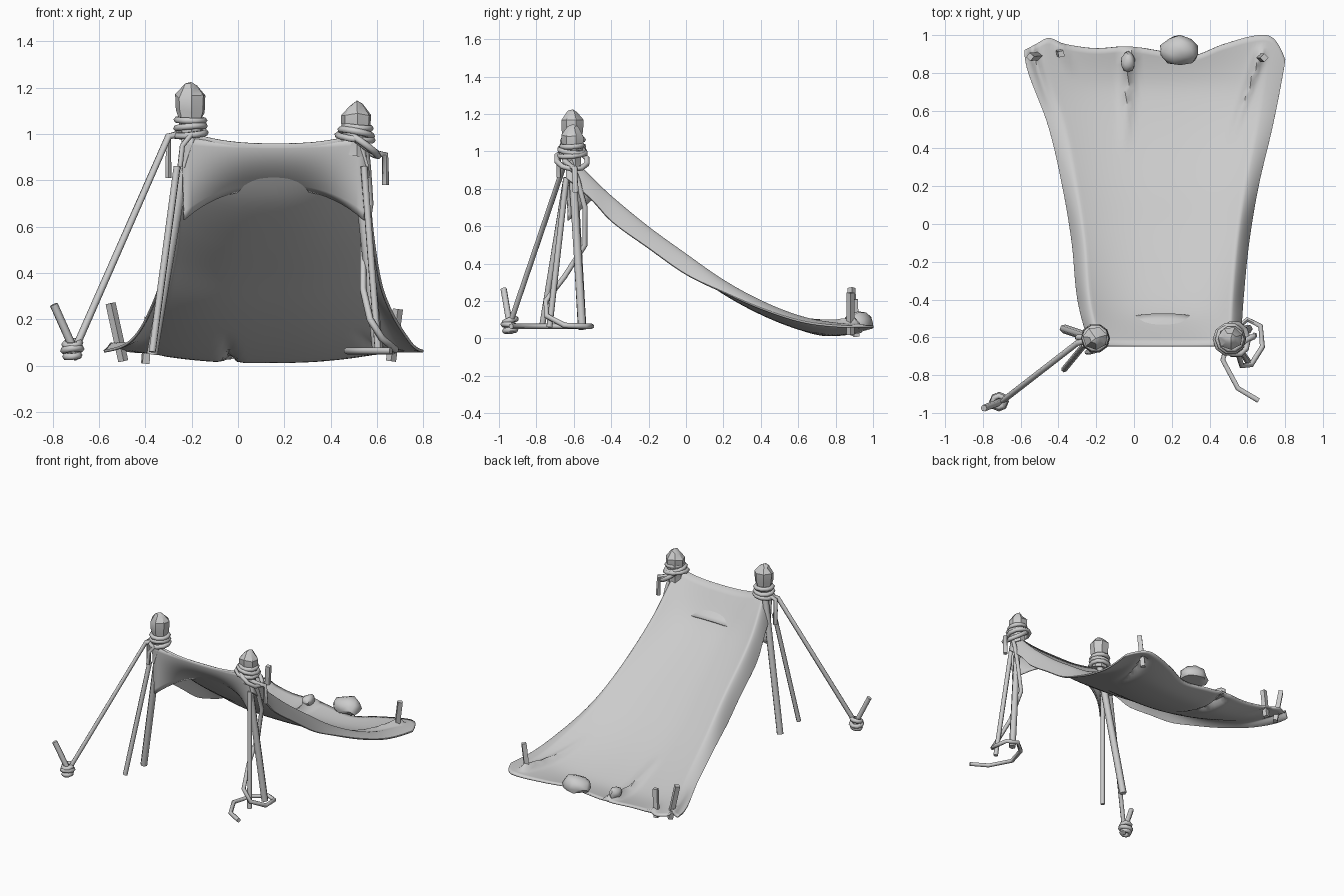
import bpy, bmesh, math, random
from mathutils import Vector, Euler

if "Cube" in bpy.data.objects:
    bpy.data.objects.remove(bpy.data.objects["Cube"])

random.seed(4)


def lerp(table, t, k=1):
    # smooth (Catmull-Rom style) lookup in rows of (key, value, value...)
    n = len(table)
    t = min(max(t, table[0][0]), table[-1][0])
    i = next(i for i in range(n - 1) if t <= table[i + 1][0])

    def slope(j):
        a, b = table[max(j - 1, 0)], table[min(j + 1, n - 1)]
        return (b[k] - a[k]) / (b[0] - a[0])
    a, b = table[i], table[i + 1]
    h = b[0] - a[0]
    s = (t - a[0]) / h
    return (a[k] * (1 + 2 * s) * (1 - s) ** 2 + slope(i) * h * s * (1 - s) ** 2
            + b[k] * s * s * (3 - 2 * s) + slope(i + 1) * h * s * s * (s - 1))


def finish(obj, angle):
    bpy.ops.object.select_all(action='DESELECT')
    obj.select_set(True)
    bpy.context.view_layer.objects.active = obj
    if obj.type == 'CURVE':
        bpy.ops.object.convert(target='MESH')
    bpy.ops.object.shade_smooth_by_angle(angle=math.radians(angle))
    return bpy.context.object


def from_bmesh(name, bm, angle):
    bmesh.ops.recalc_face_normals(bm, faces=bm.faces)
    me = bpy.data.meshes.new(name)
    bm.to_mesh(me)
    bm.free()
    obj = bpy.data.objects.new(name, me)
    bpy.context.collection.objects.link(obj)
    return finish(obj, angle)


def tube(name, pts, r, cyclic=False, angle=65, res=1):
    cu = bpy.data.curves.new(name, 'CURVE')
    cu.dimensions = '3D'
    cu.bevel_depth = r
    cu.bevel_resolution = res
    cu.use_fill_caps = True
    sp = cu.splines.new('POLY')
    sp.points.add(len(pts) - 1)
    for p, co in zip(sp.points, pts):
        p.co = (*co, 1)
    sp.use_cyclic_u = cyclic
    obj = bpy.data.objects.new(name, cu)
    bpy.context.collection.objects.link(obj)
    return finish(obj, angle)


def ring(name, c, radius, r, tilt=(0, 0), n=10):
    rot = Euler((tilt[0], tilt[1], 0)).to_matrix()
    pts = [Vector(c) + rot @ Vector((radius * math.cos(2 * math.pi * i / n),
                                     radius * math.sin(2 * math.pi * i / n), 0)) for i in range(n)]
    return tube(name, pts, r, True)


def grid(name, nu, nv, fn, thick):
    bm = bmesh.new()
    vs = [[bm.verts.new(fn(i / nu, j / nv)) for i in range(nu + 1)] for j in range(nv + 1)]
    for j in range(nv):
        for i in range(nu):
            bm.faces.new((vs[j][i], vs[j][i + 1], vs[j + 1][i + 1], vs[j + 1][i]))
    me = bpy.data.meshes.new(name)
    bm.to_mesh(me)
    bm.free()
    obj = bpy.data.objects.new(name, me)
    bpy.context.collection.objects.link(obj)
    mod = obj.modifiers.new('thickness', 'SOLIDIFY')
    mod.thickness = thick
    mod.offset = -1
    return finish(obj, 50)


def stone(name, c, size, floor):
    # lumpy pebble with a flattened underside
    bm = bmesh.new()
    bmesh.ops.create_icosphere(bm, subdivisions=2, radius=1)
    for v in bm.verts:
        k = 1 + 0.1 * math.sin(5 * v.co.x + 3 * v.co.y)
        v.co = Vector([c[i] + v.co[i] * size[i] * k for i in range(3)])
        v.co.z = max(v.co.z, floor)
    from_bmesh(name, bm, 50)


# y: left x, right x
SIDES = [(-.64, -.24, .565), (-.4, -.3, .58), (-.1, -.33, .61), (.2, -.38, .66),
         (.52, -.455, .735), (.8, -.56, .79), (.9, -.58, .803), (1.0, -.575, .795)]
# y: centre z, ridge z, edge z
PROFILE = [(-.64, .96, 1.0, .86), (-.5, .765, .86, .74), (-.4, .67, .765, .63),
           (-.2, .525, .6, .485), (0, .39, .455, .345), (.2, .25, .315, .25),
           (.4, .14, .205, .165), (.6, .06, .125, .10), (.76, .024, .09, .075),
           (1.0, .05, .07, .065)]
# across: back edge y
BACK = [(0, .92), (.04, .95), (.09, .985), (.15, .955), (.27, .93), (.4, .94), (.5, .92),
        (.64, .89), (.76, .95), (.9, 1.0), (.96, .98), (1, .87)]
# folds: x0, y0, x1, y1, height
FOLDS = [(-.05, .38, -.03, .86, .05), (.5, .4, .66, .88, .04),
         (-.44, .6, -.54, .92, .03), (-.33, .8, -.39, .93, .02)]


def sheet(u, t):
    w = .5 + .5 * math.sin((u - .5) * math.pi)
    y = -.64 + t * (lerp(BACK, w) + .64)
    xl, xr = lerp(SIDES, y, 1), lerp(SIDES, y, 2)
    x = xl + (xr - xl) * w
    zc, zr, ze = (lerp(PROFILE, y, k) for k in (1, 2, 3))
    e = abs(2 * w - 1)
    if e < .85:
        z = zc + (zr - zc) * (e / .85) ** 2.6
    else:
        z = zr + (ze - zr) * ((e - .85) / .15) ** 1.6
    for x0, y0, x1, y1, h in FOLDS:
        s = (y - y0) / (y1 - y0)
        if 0 < s < 1.1:
            z += h * s * math.exp(-((x - x0 - (x1 - x0) * s) / .022) ** 2)
    return x, y, z


def flap(u, t):
    # hanging front edge with an arched hem, tucked back in the middle
    c = 1 - abs(2 * u - 1) ** 2.6
    top = .992 - .034 * c
    hem = .63 + .13 * c
    x = -.245 + .80 * u - (u - .5) * .03 * t
    y = -.643 + t * (.01 + .155 * c * t)
    return x, y, top + (hem - top) * t


grid('cloth_sheet', 70, 50, sheet, .012)
grid('cloth_front_flap', 24, 10, lambda u, t: flap(u, 1 - t), .008)

# support poles: a main leg, a thin leg and a pointed, carved head each
for side, px, tip, fx in (('left', -.205, 1.225, -.37), ('right', .51, 1.145, .605)):
    tube(side + '_main_leg', [(fx, -.555, .05), (px, -.61, tip - .2)], .024)
    tube(side + '_thin_leg', [(fx, -.77 if px < 0 else -.73, .06),
                              (px + (fx - px) * .35, -.64, .86)], .016)
    bm = bmesh.new()
    rows = []
    for r, dz in ((.05, -.24), (.05, -.16), (.064, -.125), (.067, -.06), (.03, -.015)):
        rows.append([bm.verts.new((px + r * math.cos(i * math.pi / 3.5 + .3),
                                   -.605 + r * .92 * math.sin(i * math.pi / 3.5 + .3),
                                   tip + dz + random.uniform(-.012, .01))) for i in range(7)])
    for a, b in zip(rows, rows[1:]):
        for i in range(7):
            bm.faces.new((a[i], a[(i + 1) % 7], b[(i + 1) % 7], b[i]))
    top = bm.verts.new((px + .003, -.605, tip))
    for i in range(7):
        bm.faces.new((rows[-1][i], rows[-1][(i + 1) % 7], top))
    bm.faces.new(rows[0])
    from_bmesh(side + '_pole_head', bm, 35)

# rope lashings round the pole heads
for z, r, a, b in ((1.06, .058, .05, .03), (1.03, .06, -.06, -.08), (1.0, .064, .08, -.1)):
    ring('left_lashing', (-.205, -.605, z), r, .015, (a, b))
for x, z, r, a, b in ((.515, 1.03, .056, .05, .1), (.51, 1.005, .068, -.1, .2),
                      (.505, .985, .075, .1, .15), (.535, .955, .085, -.1, .62)):
    ring('right_lashing', (x, -.61, z), r, .015, (a, b))

# guy rope, stake and knot
tube('guy_rope', [(-.24, -.61, 1.0), (-.3, -.63, .99), (-.7, -.94, .08)], .016)
tube('guy_stake', [(-.69, -.935, .03), (-.795, -.975, .265)], .018)
for z, r, a in ((.095, .032, .3), (.07, .037, -.15), (.043, .028, .1)):
    ring('guy_knot', (-.715, -.94, z), r, .016, (a, -.1), 8)

# loose rope ends
tube('left_rope_tail', [(-.24, -.6, 1.01), (-.3, -.6, .99), (-.3, -.6, .81)], .015)
tube('right_rope_tail', [(.48, -.655, 1.0), (.55, -.645, .945), (.6, -.61, .915),
                         (.635, -.595, .91), (.637, -.59, .78)], .016)
tube('left_front_strand', [(-.2, -.67, 1.0), (-.24, -.68, .95), (-.25, -.68, .86)], .012)
tube('trailing_rope', [(.55, -.62, .95), (.56, -.58, .85), (.57, -.54, .7), (.54, -.54, .5),
                       (.54, -.65, .33), (.57, -.75, .2), (.62, -.745, .12), (.68, -.65, .07),
                       (.67, -.54, .065), (.6, -.505, .065), (.51, -.58, .065), (.47, -.72, .065),
                       (.55, -.87, .065), (.66, -.935, .065)], .015)

# back pegs through the cloth
for a, b in (((-.495, .89, .02), (-.55, .885, .27)), ((-.4, .91, .01), (-.385, .9, .21)),
             ((.66, .88, .02), (.69, .88, .245))):
    tube('back_peg', [a, b], .022, angle=30, res=0)

# stones weighing the hem
stone('large_stone', (.245, .92, .075), (.105, .08, .07), .05)
stone('small_stone', (-.03, .86, .07), (.038, .055, .04), .05)
